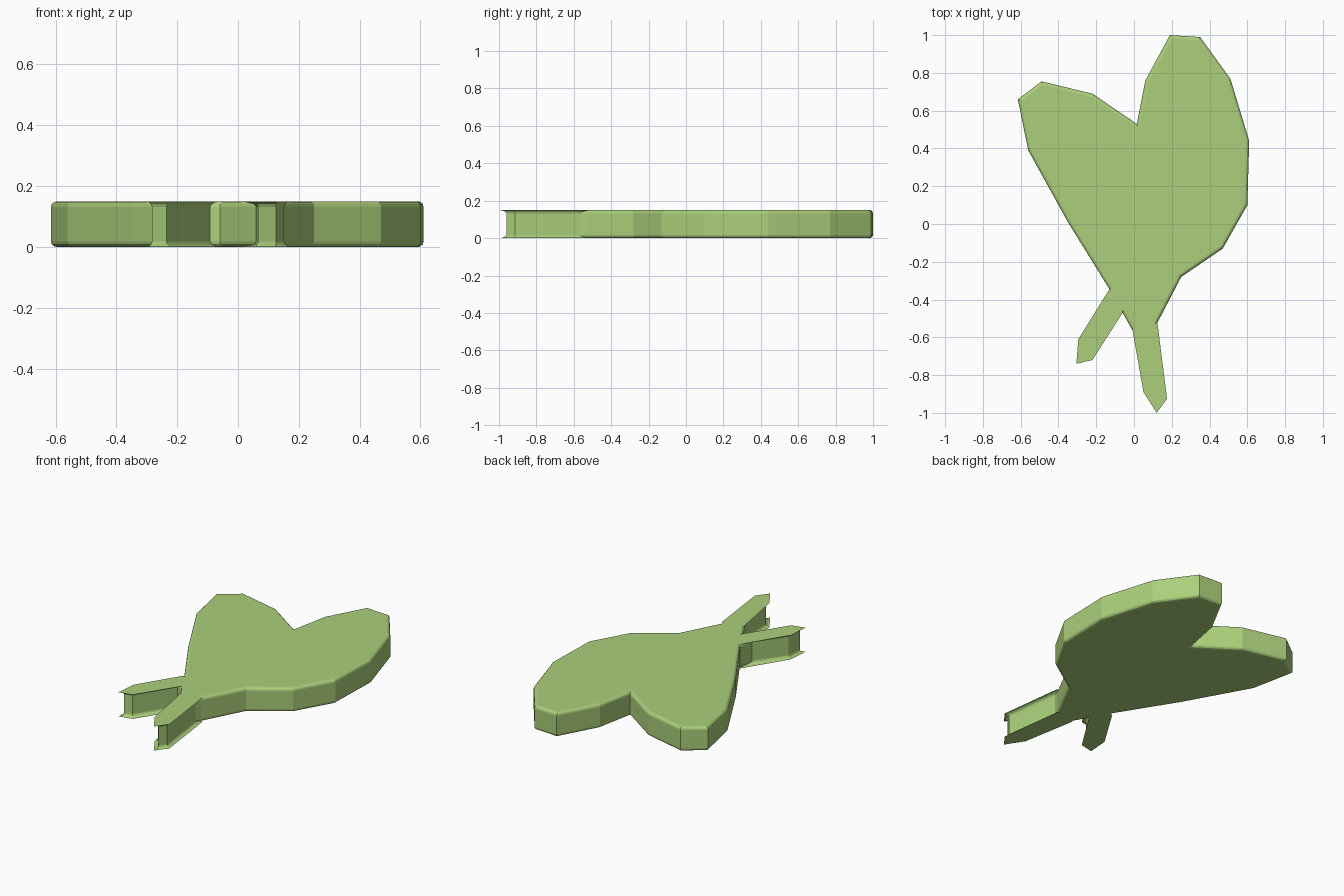
import bpy, bmesh, math
from mathutils import Vector

HEIGHT, ROUND, STEPS = 0.15, 0.018, 3

default = bpy.data.objects.get("Cube")
if default:
    bpy.data.objects.remove(default, do_unlink=True)

green = bpy.data.materials.new("leaf green")
green.use_nodes = True
colour = (0.41, 0.63, 0.20, 1)
green.diffuse_color = colour
green.node_tree.nodes["Principled BSDF"].inputs["Base Color"].default_value = colour


def inset(points, d):
    """Shrink a counter-clockwise outline by d with mitred corners."""
    result = []
    for i, p in enumerate(points):
        a = (p - points[i - 1]).normalized()
        b = (points[(i + 1) % len(points)] - p).normalized()
        na, nb = Vector((-a.y, a.x)), Vector((-b.y, b.x))
        result.append(p + (na + nb) * d / (1 + na.dot(nb)))
    return result


def slab(name, cap, wall):
    """Loft from the cap outline to the wall outline with a quarter-round edge."""
    bm = bmesh.new()
    arc = [math.pi / 2 * k / STEPS for k in range(STEPS + 1)]
    levels = [(math.sin(a), ROUND * (1 - math.cos(a))) for a in arc]
    levels += [(t, HEIGHT - z) for t, z in reversed(levels)]
    rings = [[bm.verts.new((*c.lerp(w, t), z)) for c, w in zip(cap, wall)]
             for t, z in levels]
    n = len(cap)
    for low, high in zip(rings, rings[1:]):
        for i in range(n):
            j = (i + 1) % n
            bm.faces.new((low[i], low[j], high[j], high[i]))
    bm.faces.new(rings[0][::-1])
    bm.faces.new(rings[-1])
    mesh = bpy.data.meshes.new(name)
    bm.to_mesh(mesh)
    bm.free()
    mesh.materials.append(green)
    bpy.context.collection.objects.link(bpy.data.objects.new(name, mesh))


def outline(*pairs):
    return [Vector(p) for p in pairs]


# Two-lobed body with rounded rims
body = outline((.06, -.685), (.12, -.53), (.25, -.28), (.47, -.13), (.6, .1),
               (.61, .44), (.51, .77), (.35, .99), (.19, 1), (.06, .76),
               (.015, .53), (-.22, .69), (-.49, .755), (-.615, .66),
               (-.56, .39), (-.35, .01), (-.13, -.345), (-.15, -.45),
               (-.06, -.47))
slab("body", inset(body, ROUND), body)

# Tails: thin flared plates above and below a narrower core
slab("left_tail",
     outline((-.01, -.55), (.05, -.89), (.12, -1), (.175, -.925),
             (.125, -.53), (.06, -.5)),
     outline((.06, -.66), (.066, -.88), (.125, -.96), (.152, -.915),
             (.1, -.53), (.06, -.5)))
slab("right_tail",
     outline((-.13, -.345), (-.295, -.61), (-.305, -.74), (-.22, -.72),
             (-.06, -.47), (-.08, -.4)),
     outline((-.15, -.44), (-.275, -.615), (-.283, -.715), (-.235, -.7),
             (-.09, -.46), (-.1, -.42)))
